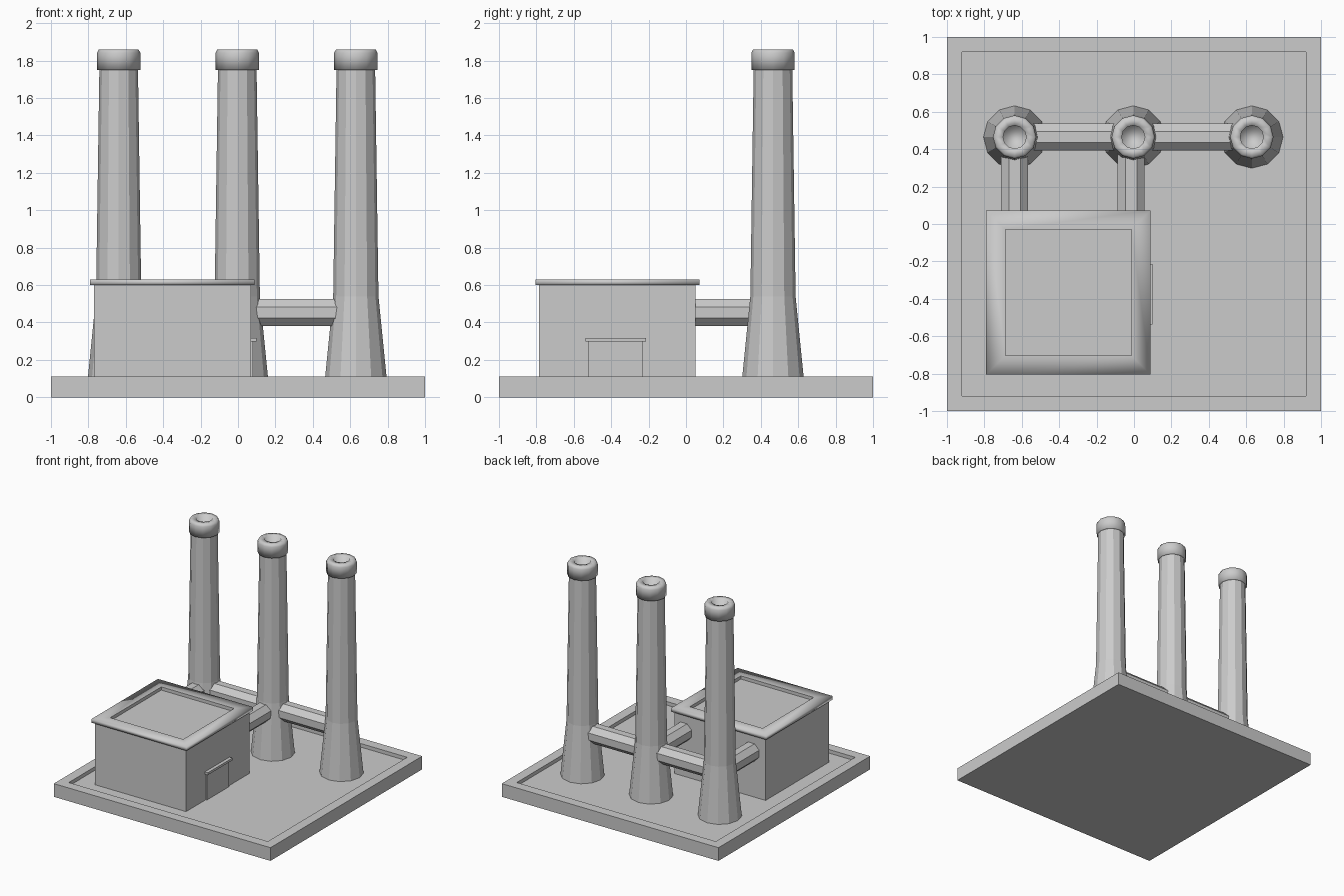
import bpy, bmesh, math
from mathutils import Matrix, Vector

old = bpy.data.objects.get("Cube")
if old:
    bpy.data.objects.remove(old)

# Single grey finish
grey = bpy.data.materials.new("concrete_grey")
grey.use_nodes = True
grey.diffuse_color = (0.6, 0.6, 0.6, 1)
grey.node_tree.nodes["Principled BSDF"].inputs["Base Color"].default_value = (0.6, 0.6, 0.6, 1)


def finish(name, bm, smooth=False):
    bmesh.ops.recalc_face_normals(bm, faces=bm.faces)
    for f in bm.faces:
        f.smooth = smooth
    mesh = bpy.data.meshes.new(name)
    bm.to_mesh(mesh)
    bm.free()
    mesh.materials.append(grey)
    ob = bpy.data.objects.new(name, mesh)
    bpy.context.collection.objects.link(ob)
    return ob


def box_mesh(lo, hi):
    lo, hi = Vector(lo), Vector(hi)
    bm = bmesh.new()
    bmesh.ops.create_cube(bm, size=1, matrix=Matrix.Translation((lo + hi) / 2)
                          @ Matrix.Diagonal((*(hi - lo), 1)))
    return bm


def box(name, lo, hi):
    return finish(name, box_mesh(lo, hi))


def tray(name, lo, hi, rim, depth, smooth=False):
    """Slab with a shallow rectangular recess in its top."""
    bm = box_mesh(lo, hi)
    bm.normal_update()
    top = max(bm.faces, key=lambda f: f.calc_center_median().z)
    bmesh.ops.inset_region(bm, faces=[top], thickness=rim)
    for e in top.edges:
        e.smooth = False
    bottom = bmesh.ops.extrude_face_region(bm, geom=[top])
    verts = [g for g in bottom["geom"] if isinstance(g, bmesh.types.BMVert)]
    floor = [g for g in bottom["geom"] if isinstance(g, bmesh.types.BMFace)]
    if top.is_valid:
        bmesh.ops.delete(bm, geom=[top], context='FACES_ONLY')
    bmesh.ops.translate(bm, verts=verts, vec=(0, 0, -depth))
    for f in floor:
        for e in f.edges:
            e.smooth = False
    # Keep the recess edges crisp
    for e in bm.edges:
        if all(lo[i] + rim / 2 < v.co[i] < hi[i] - rim / 2 for v in e.verts for i in (0, 1)):
            e.smooth = False
    return finish(name, bm, smooth)


def lathe(name, profile, centre, sides=12, smooth=False):
    """Rings of (radius, height) joined into a capped solid."""
    bm = bmesh.new()
    rings = []
    for r, z in profile:
        rings.append([bm.verts.new((centre[0] + r * math.cos(math.tau * i / sides),
                                    centre[1] + r * math.sin(math.tau * i / sides), z))
                      for i in range(sides)])
    for a, b in zip(rings, rings[1:]):
        for i in range(sides):
            j = (i + 1) % sides
            bm.faces.new((a[i], a[j], b[j], b[i]))
    bm.faces.new(rings[0][::-1])
    bm.faces.new(rings[-1])
    return finish(name, bm, smooth)


def pipe(name, start, end, radius=0.078, sides=8):
    start, end = Vector(start), Vector(end)
    axis = end - start
    bm = bmesh.new()
    turn = axis.to_track_quat('Z', 'Y').to_matrix().to_4x4()
    bmesh.ops.create_cone(bm, cap_ends=True, segments=sides, radius1=radius, radius2=radius,
                          depth=axis.length, matrix=Matrix.Translation((start + end) / 2)
                          @ turn @ Matrix.Rotation(math.pi / sides, 4, 'Z'))
    return finish(name, bm)


# Ground slab with sunken yard
tray("ground_slab", (-1, -1, 0), (1, 1, 0.11), 0.115, 0.03)
floor_z = 0.08

# Building with overhanging, recessed roof
box("building_walls", (-0.77, -0.785, floor_z), (0.07, 0.05, 0.6))
tray("building_roof", (-0.79, -0.805, 0.6), (0.088, 0.073, 0.63), 0.145, 0.027, smooth=True)

# Side door and lintel
box("side_door", (0.06, -0.525, floor_z), (0.08, -0.23, 0.3))
box("door_lintel", (0.06, -0.537, 0.298), (0.098, -0.213, 0.317))

# Three flared chimneys with hollow collars
stack_x = (-0.638, -0.004, 0.63)
stack_y = 0.465
for side, x in zip(("right", "middle", "left"), stack_x):
    lathe(side + "_chimney", [(0.167, floor_z), (0.121, 0.54), (0.103, 1.77)], (x, stack_y))
    lathe(side + "_chimney_collar",
          [(0.1, 1.75), (0.116, 1.75), (0.116, 1.842), (0.106, 1.86), (0.062, 1.86), (0.062, 1.78)],
          (x, stack_y), smooth=True)

# Pipes linking the chimneys and the building
pipe_z = 0.453
pipe("right_link_pipe", (stack_x[0], stack_y, pipe_z), (stack_x[1], stack_y, pipe_z))
pipe("left_link_pipe", (stack_x[1], stack_y, pipe_z), (stack_x[2], stack_y, pipe_z))
for side, x in (("right", stack_x[0]), ("middle", -0.015)):
    pipe(side + "_building_pipe", (x, 0.03, pipe_z), (x, stack_y, pipe_z))
